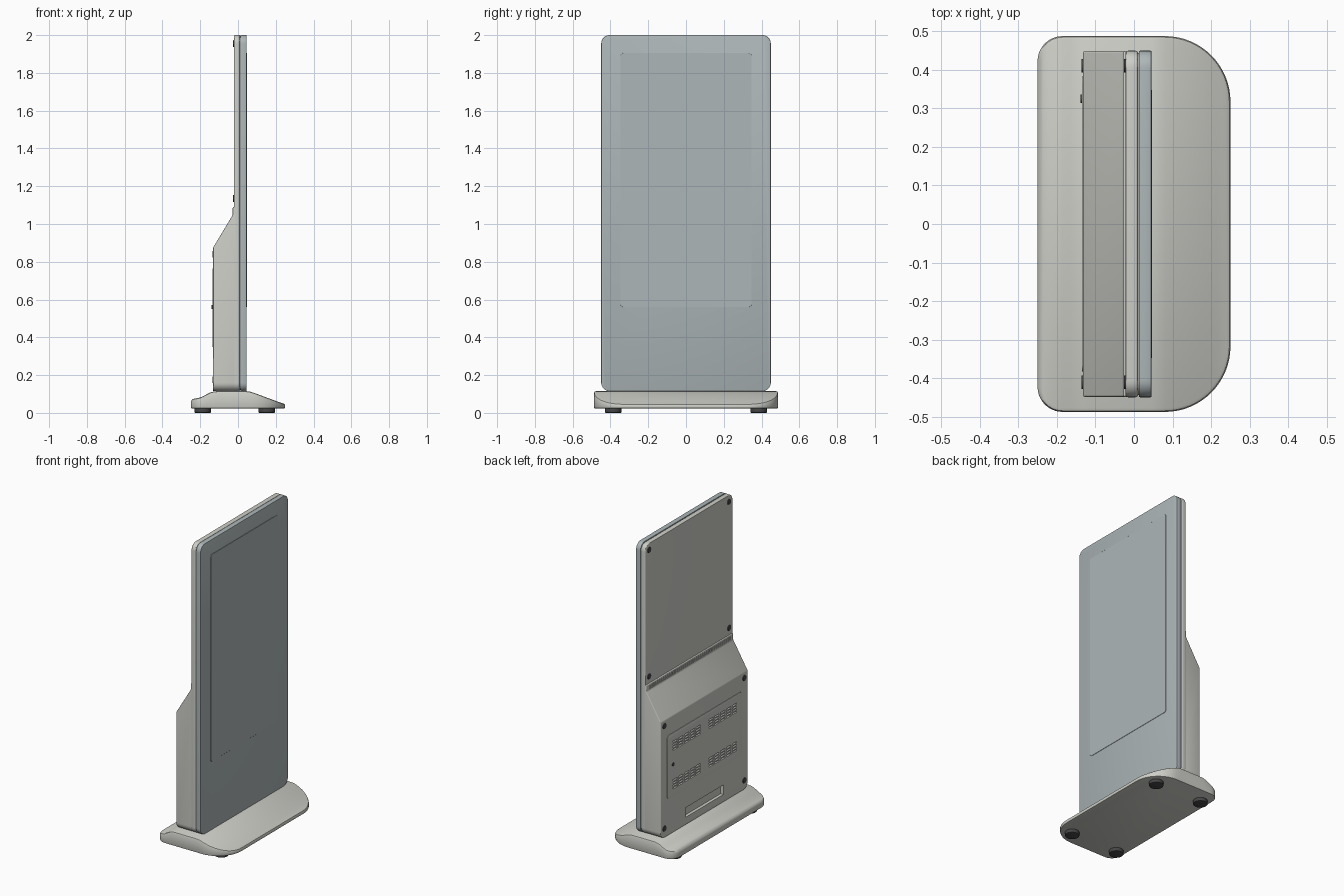
import bpy, bmesh, math

if "Cube" in bpy.data.objects:
    bpy.data.objects.remove(bpy.data.objects["Cube"])


def material(name, rgb):
    m = bpy.data.materials.new(name)
    m.diffuse_color = (*rgb, 1)
    m.use_nodes = True
    m.node_tree.nodes["Principled BSDF"].inputs["Base Color"].default_value = m.diffuse_color
    return m


SHELL = material("warm_grey", (0.62, 0.62, 0.58))
GLASS = material("screen_grey", (0.42, 0.47, 0.48))
DARK = material("dark_rubber", (0.06, 0.06, 0.06))


def make(name, bm, mat):
    bmesh.ops.recalc_face_normals(bm, faces=bm.faces)
    me = bpy.data.meshes.new(name)
    bm.to_mesh(me)
    bm.free()
    ob = bpy.data.objects.new(name, me)
    bpy.context.collection.objects.link(ob)
    me.materials.append(mat)
    return ob


def finish(ob, bevel=0, segments=3, cutter=None):
    bpy.ops.object.select_all(action='DESELECT')
    bpy.context.view_layer.objects.active = ob
    ob.select_set(True)
    if bevel:
        b = ob.modifiers.new("edge_round", 'BEVEL')
        b.width, b.segments = bevel, segments
        b.limit_method, b.angle_limit = 'ANGLE', math.radians(25)
        bpy.ops.object.modifier_apply(modifier=b.name)
    if cutter:
        c = ob.modifiers.new("recesses", 'BOOLEAN')
        c.operation, c.object, c.solver = 'DIFFERENCE', cutter, 'EXACT'
        bpy.ops.object.modifier_apply(modifier=c.name)
    bpy.ops.object.shade_smooth_by_angle(angle=math.radians(30))
    return ob


def prism(points, direction):
    bm = bmesh.new()
    face = bm.faces.new([bm.verts.new(p) for p in points])
    new = bmesh.ops.extrude_face_region(bm, geom=[face])["geom"]
    bmesh.ops.translate(bm, vec=direction,
                        verts=[v for v in new if isinstance(v, bmesh.types.BMVert)])
    return bm


def slab(name, x0, x1, w, z0, z1, r, mat, n=8):
    """Upright plate with rounded corners, thickness along x."""
    pts = []
    corners = [(w - r, z1 - r), (r - w, z1 - r), (r - w, z0 + r), (w - r, z0 + r)]
    for k, (cy, cz) in enumerate(corners):
        for i in range(n + 1):
            a = math.pi / 2 * (k + i / n)
            pts.append((x0, cy + r * math.cos(a), cz + r * math.sin(a)))
    return make(name, prism(pts, (x1 - x0, 0, 0)), mat)


def add_box(bm, x0, x1, y, z, w, h):
    vs = bmesh.ops.create_cube(bm, size=1)["verts"]
    bmesh.ops.scale(bm, vec=(x1 - x0, w, h), verts=vs)
    bmesh.ops.translate(bm, vec=((x0 + x1) / 2, y, z), verts=vs)


def disc(name, loc, r, depth, along_x, bevel):
    bm = bmesh.new()
    bmesh.ops.create_cone(bm, cap_ends=True, segments=24, radius1=r, radius2=r, depth=depth)
    ob = make(name, bm, DARK)
    ob.location = loc
    if along_x:
        ob.rotation_euler.y = math.pi / 2
    return finish(ob, bevel, 2)


# Foot plate: plan outline rings, height following a side profile
TOP = [(-.25, .066), (-.238, .074), (-.21, .079), (-.19, .085), (-.165, .099), (-.145, .109),
       (-.125, .114), (-.11, .115), (.045, .115), (.065, .112), (.085, .106), (.22, .056), (.25, .047)]


def top_z(x):
    for (xa, za), (xb, zb) in zip(TOP, TOP[1:]):
        if x <= xb:
            return za + (zb - za) * max(0, x - xa) / (xb - xa)
    return TOP[-1][1]


def half_outline(d):
    rl, rr, w = .065, .17, .487
    pts = []
    for i in range(11):
        a = math.pi / 2 * i / 10
        pts.append((-.25 + rl - (rl - d) * math.cos(a), w - rl + (rl - d) * math.sin(a)))
    pts += [(x, w - d) for x, _ in TOP if -.18 < x < .075]
    for i in range(17):
        a = math.pi / 2 * i / 16
        pts.append((.25 - rr + (rr - d) * math.sin(a), w - rr + (rr - d) * math.cos(a)))
    return pts


bm = bmesh.new()
rings = []
for d, low, off in [(.008, 1, 0), (.002, 1, .002), (0, 1, .007),
                    (0, 0, -.010), (.003, 0, -.003), (.010, 0, 0)]:
    half = half_outline(d)
    full = half + [(x, -y) for x, y in reversed(half)]
    rings.append([bm.verts.new((x, y, (.023 if low else top_z(x)) + off)) for x, y in full])
n = len(rings[0])
for a, b in zip(rings, rings[1:]):
    for i in range(n):
        j = (i + 1) % n
        bm.faces.new((a[i], a[j], b[j], b[i]))
bm.faces.new(rings[0])
t = rings[-1]
for i in range(n // 2 - 1):
    bm.faces.new((t[i], t[i + 1], t[n - 2 - i], t[n - 1 - i]))
finish(make("base_plate", bm, SHELL))

# Rubber feet
for x in (-.187, .152):
    for y in (-.385, .385):
        disc("foot", (x, y, .013), .043, .026, False, .004)

# Front glass, display edge and rear frame
finish(slab("front_glass", .013, .045, .449, .115, 2.0, .045, GLASS), .002, 2)
finish(slab("display_area", .040, .0468, .347, .56, 1.905, .015, GLASS), .001, 1)
finish(slab("inner_frame", .005, .018, .443, .121, 1.994, .04, SHELL))
finish(slab("rear_frame", -.022, .010, .449, .115, 2.0, .045, SHELL), .006)

# Cutter for ventilation slots and hand grip
bm = bmesh.new()
for gy in (-.185, .185):
    for gz in (.43, .68):
        for c in range(5):
            for r in range(4):
                add_box(bm, -.15, -.118, gy + (c - 2) * .06, gz + (r - 1.5) * .017, .046, .009)
add_box(bm, -.15, -.112, 0, .196, .39, .062)
for i in range(42):
    add_box(bm, -.05, -.024, (i - 20.5) * .02, 1.068, .009, .024)
cutter = make("slot_cutter", bm, DARK)
cutter.hide_render = True

# Deep rear housing, lower corners rounded
W = .448
side = [(0, .115), (-.132, .115), (-.132, .875), (-.028, 1.048), (-.028, 1.09), (0, 1.09)]
bm = prism([(x, -W, z) for x, z in side], (0, 2 * W, 0))
low = [e for e in bm.edges if all(abs(v.co.z - .115) < 1e-4 for v in e.verts)
       and abs(e.verts[0].co.y - e.verts[1].co.y) < 1e-4]
bmesh.ops.bevel(bm, geom=low, offset=.045, segments=8, profile=.5, affect='EDGES')
finish(make("rear_housing", bm, SHELL), .005, 3, cutter)

# Service door with its lock
finish(slab("service_door", -.135, -.125, .382, .35, .765, .02, SHELL), .0015, 2, cutter)
disc("door_lock", (-.135, .325, .56), .011, .008, True, .001)
bpy.data.objects.remove(cutter)

# Corner screws
for y in (-.41, .41):
    for x, z in ((-.022, 1.955), (-.022, 1.135), (-.132, .84), (-.132, .175)):
        disc("corner_screw", (x, y, z), .018, .008, True, .002)
